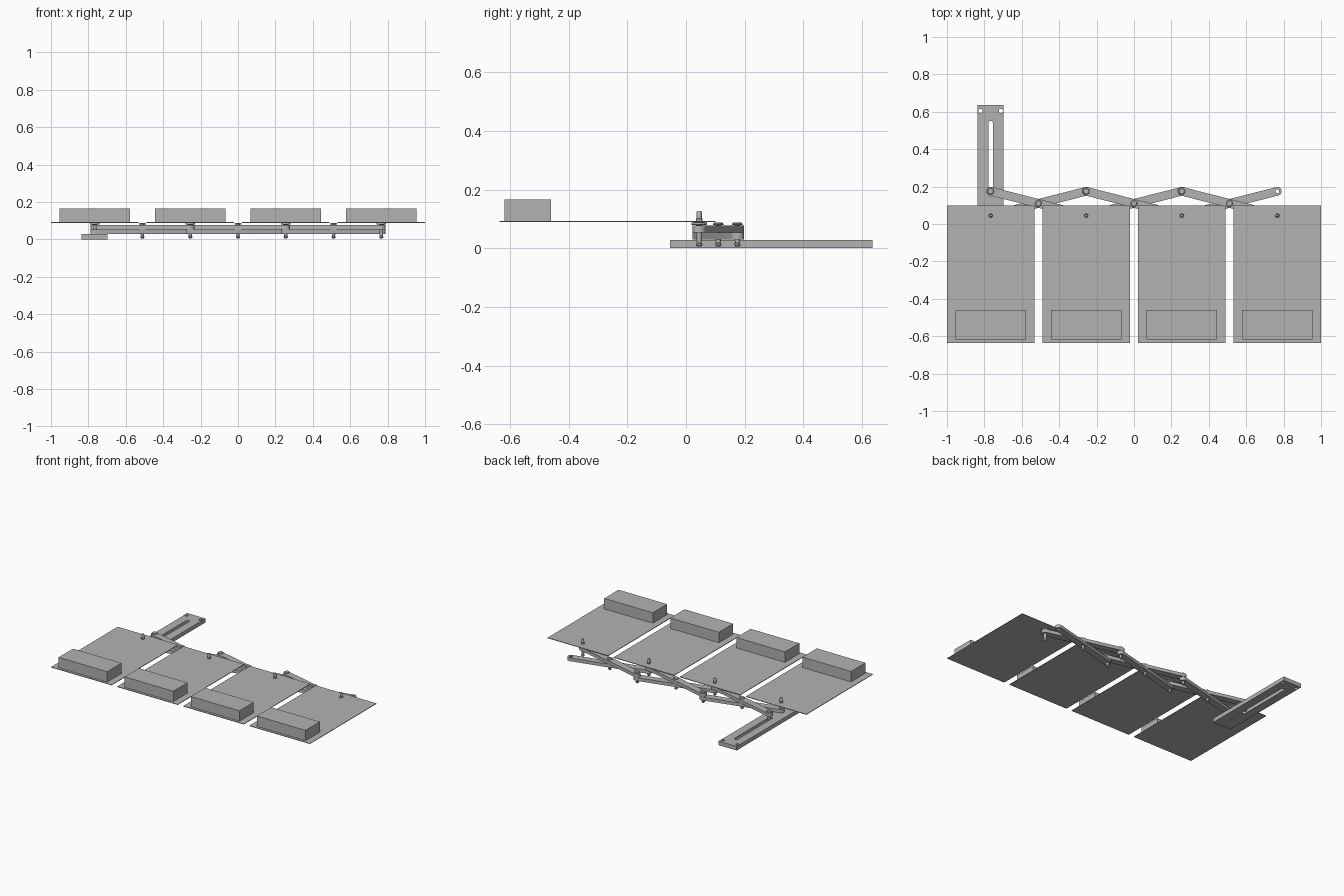
import bpy
import bmesh
import math
from mathutils import Vector

if "Cube" in bpy.data.objects:
    bpy.data.objects.remove(bpy.data.objects["Cube"])

GREY = (0.45, 0.45, 0.45, 1)
metal = bpy.data.materials.new("plain grey")
metal.use_nodes = True
metal.diffuse_color = GREY
metal.node_tree.nodes["Principled BSDF"].inputs["Base Color"].default_value = GREY

PITCH = 0.511                              # spacing of panels and joints
COLUMNS = [(i - 1.5) * PITCH for i in range(4)]
Y_FRONT, Y_MID, Y_BACK = 0.045, 0.11, 0.175


def finish(name, mesh):
    """Link a mesh, colour it and smooth only its curved sides."""
    mesh.materials.clear()
    mesh.materials.append(metal)
    obj = bpy.data.objects.new(name, mesh)
    bpy.context.collection.objects.link(obj)
    bpy.ops.object.select_all(action="DESELECT")
    obj.select_set(True)
    bpy.context.view_layer.objects.active = obj
    bpy.ops.object.shade_smooth_by_angle(angle=math.radians(35))
    return obj


def rectangle(x0, x1, y0, y1):
    return [(x0, y0), (x1, y0), (x1, y1), (x0, y1)]


def capsule(a, b, r, steps=12):
    """Outline with round ends around the segment a-b."""
    a, b = Vector(a), Vector(b)
    d = b - a
    heading = math.atan2(d.y, d.x)
    points = []
    for centre, start in ((b, heading - math.pi / 2), (a, heading + math.pi / 2)):
        for i in range(steps + 1):
            t = start + math.pi * i / steps
            points.append((centre.x + r * math.cos(t), centre.y + r * math.sin(t)))
    return points


def circle(c, r, steps=20):
    return [(c[0] + r * math.cos(math.tau * i / steps),
             c[1] + r * math.sin(math.tau * i / steps)) for i in range(steps)]


def plate(name, loops, z0, z1):
    """Extrude an outline; further loops become holes."""
    curve = bpy.data.curves.new(name, "CURVE")
    curve.dimensions = "2D"
    curve.fill_mode = "BOTH"
    curve.extrude = (z1 - z0) / 2
    for loop in loops:
        spline = curve.splines.new("POLY")
        spline.points.add(len(loop) - 1)
        for p, (x, y) in zip(spline.points, loop):
            p.co = (x, y, 0, 1)
        spline.use_cyclic_u = True
    temp = bpy.data.objects.new(name + " outline", curve)
    bpy.context.collection.objects.link(temp)
    graph = bpy.context.evaluated_depsgraph_get()
    mesh = bpy.data.meshes.new_from_object(temp.evaluated_get(graph))
    bpy.data.objects.remove(temp)
    bm = bmesh.new()
    bm.from_mesh(mesh)
    bmesh.ops.remove_doubles(bm, verts=bm.verts, dist=1e-5)
    bmesh.ops.translate(bm, verts=bm.verts, vec=(0, 0, (z0 + z1) / 2))
    bmesh.ops.recalc_face_normals(bm, faces=bm.faces)
    bm.to_mesh(mesh)
    bm.free()
    return finish(name, mesh)


def lathe(name, profile, x, y, steps=20):
    """Spin a (radius, height) profile about a vertical axis."""
    bm = bmesh.new()
    rings = [[bm.verts.new((px, py, z)) for px, py in circle((x, y), r, steps)]
             for r, z in profile]
    for low, high in zip(rings, rings[1:]):
        for i in range(steps):
            j = (i + 1) % steps
            bm.faces.new((low[i], low[j], high[j], high[i]))
    bm.faces.new(rings[0][::-1])
    bm.faces.new(rings[-1])
    mesh = bpy.data.meshes.new(name)
    bm.to_mesh(mesh)
    bm.free()
    return finish(name, mesh)


# Slotted base rail under the first column
rail_x = COLUMNS[0]
plate("base_rail", [
    rectangle(rail_x - 0.07, rail_x + 0.07, -0.055, 0.635),
    capsule((rail_x, 0.16), (rail_x, 0.54), 0.012),
    circle((rail_x, Y_FRONT), 0.01),
    circle((rail_x - 0.055, 0.605), 0.011),
    circle((rail_x + 0.055, 0.605), 0.011)], 0, 0.028)

# Panels, each with a block along its front edge
for i, x in enumerate(COLUMNS, 1):
    plate(f"panel_{i}", [rectangle(x - 0.234, x + 0.234, -0.635, 0.1)], 0.089, 0.093)
    plate(f"block_{i}", [rectangle(x - 0.188, x + 0.188, -0.618, -0.46)], 0.093, 0.166)

# Crossed bars of the folding linkage, in two layers
for i, (x0, x1) in enumerate(zip(COLUMNS, COLUMNS[1:]), 1):
    for layer, ya, yb, z in (("lower", Y_FRONT, Y_BACK, 0.030),
                             ("upper", Y_BACK, Y_FRONT, 0.054)):
        holes = [circle(c, 0.01) for c in
                 ((x0, ya), ((x0 + x1) / 2, Y_MID), (x1, yb))]
        plate(f"{layer}_bar_{i}", [capsule((x0, ya), (x1, yb), 0.023)] + holes,
              z, z + 0.023)

# Joint pins: flared foot, shaft and flat head
foot = [(0.006, 0.005), (0.011, 0.011), (0.011, 0.016), (0.008, 0.018)]
joint = foot + [(0.0098, 0.03), (0.0098, 0.079), (0.018, 0.08), (0.018, 0.084), (0.014, 0.087)]
for i, x in enumerate(COLUMNS[:-1], 1):
    lathe(f"middle_pin_{i}", joint, x + PITCH / 2, Y_MID)
    lathe(f"back_pin_{i}", joint, x, Y_BACK)

# Panel pins: a collar below the panel and a post above it
post = foot + [(0.0098, 0.03), (0.0098, 0.078), (0.026, 0.08), (0.026, 0.088),
               (0.011, 0.089), (0.011, 0.1), (0.009, 0.102), (0.009, 0.122), (0.007, 0.126)]
for i, x in enumerate(COLUMNS, 1):
    lathe(f"panel_pin_{i}", post, x, Y_FRONT)
